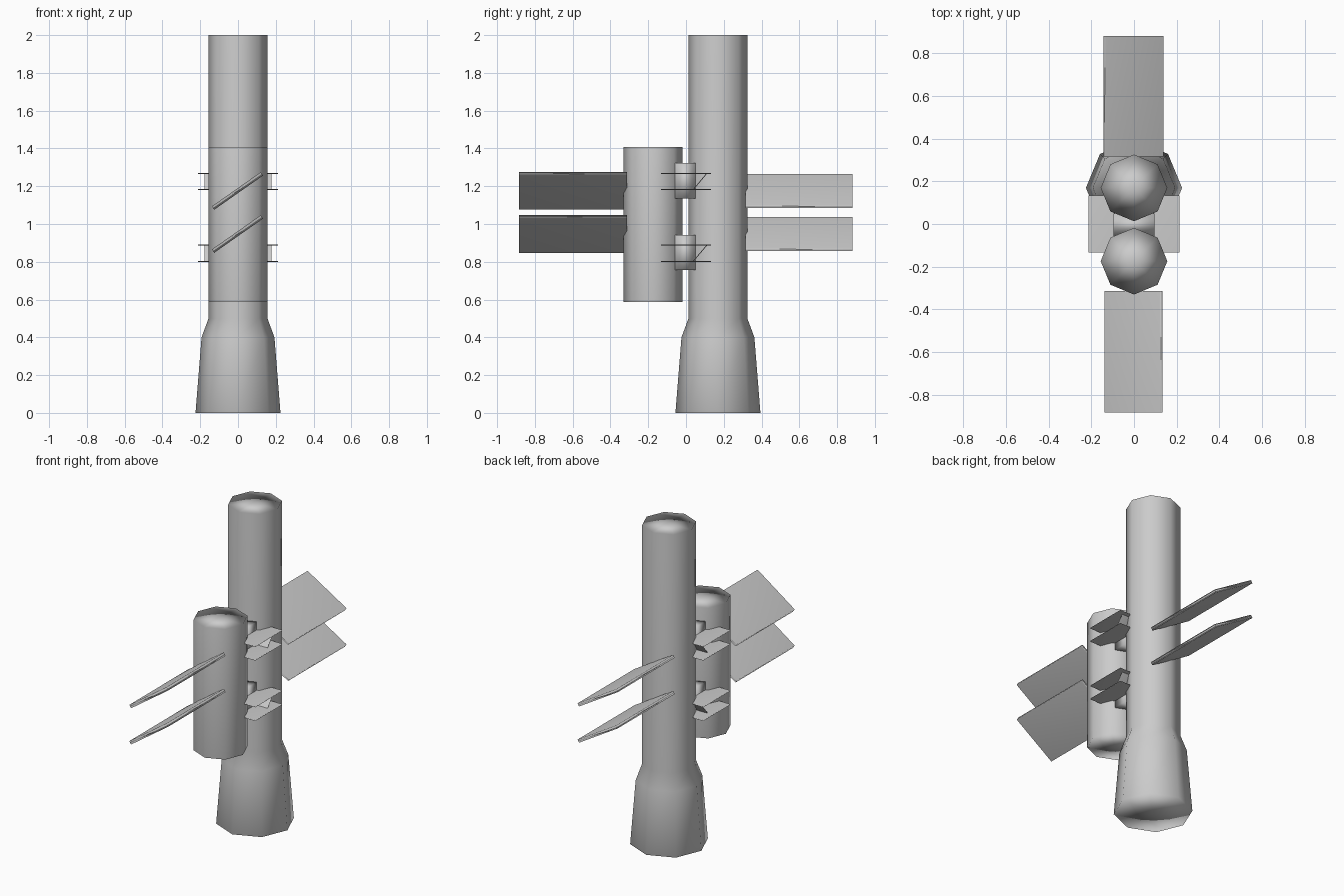
import bpy, bmesh
from math import radians, sin, cos, pi
from mathutils import Matrix

if "Cube" in bpy.data.objects:
    bpy.data.objects.remove(bpy.data.objects["Cube"])


def finish(name, bm):
    bmesh.ops.recalc_face_normals(bm, faces=bm.faces)
    for f in bm.faces:
        f.smooth = True
    me = bpy.data.meshes.new(name)
    bm.to_mesh(me)
    bm.free()
    ob = bpy.data.objects.new(name, me)
    bpy.context.collection.objects.link(ob)
    # large faces dominate the soft shading
    mod = ob.modifiers.new("soft_shading", 'WEIGHTED_NORMAL')
    mod.keep_sharp = False
    return ob


def module(name, y, profile, sides=8):
    """Octagonal hull lofted through (radius, z) rings, with fan caps."""
    bm = bmesh.new()
    rings = [[bm.verts.new((r * cos(2 * pi * i / sides), y + r * sin(2 * pi * i / sides), z))
              for i in range(sides)] for r, z in profile]
    for a, b in zip(rings, rings[1:]):
        for i in range(sides):
            j = (i + 1) % sides
            bm.faces.new((a[i], a[j], b[j], b[i]))
    for ring, z in ((rings[0], profile[0][1]), (rings[-1], profile[-1][1])):
        c = bm.verts.new((0, y, z))
        for i in range(sides):
            bm.faces.new((ring[i], ring[(i + 1) % sides], c))
    return finish(name, bm)


def box(name, center, size, axis='Y', angle=0):
    bm = bmesh.new()
    m = (Matrix.Translation(center) @ Matrix.Rotation(radians(angle), 4, axis)
         @ Matrix.Diagonal((*size, 1)))
    bmesh.ops.create_cube(bm, size=1, matrix=m)
    return finish(name, bm)


# Main hull with flared base, and the shorter docked hull in front
module("main_hull", 0.169, [(0.225, 0), (0.193, 0.4), (0.156, 0.5), (0.156, 2.0)])
module("front_hull", -0.174, [(0.156, 0.587), (0.156, 1.407)])

for label, dz in (("lower", 0.0), ("upper", 0.38)):
    # Docking block between the hulls
    box(label + "_dock", (0, -0.005, 0.849 + dz), (0.19, 0.11, 0.187))
    # Small fins and slanted braces on both sides
    for side, s in (("left", -1), ("right", 1)):
        for row, z in (("low", 0.802), ("high", 0.888)):
            box(f"{label}_{row}_fin_{side}", (s * 0.152, 0, z + dz), (0.122, 0.265, 0.006))
        box(f"{label}_brace_{side}", (s * 0.135, 0.074, 0.845 + dz),
            (0.085, 0.112, 0.004), 'X', 50)

# Tilted solar panels, front and back
for label, z in (("lower", 0.947), ("upper", 1.175)):
    box(label + "_front_panel", (-0.003, -0.598, z), (0.315, 0.57, 0.022), 'Y', -35)
    box(label + "_back_panel", (-0.002, 0.598, z), (0.315, 0.565, 0.02), 'Y', 31)
